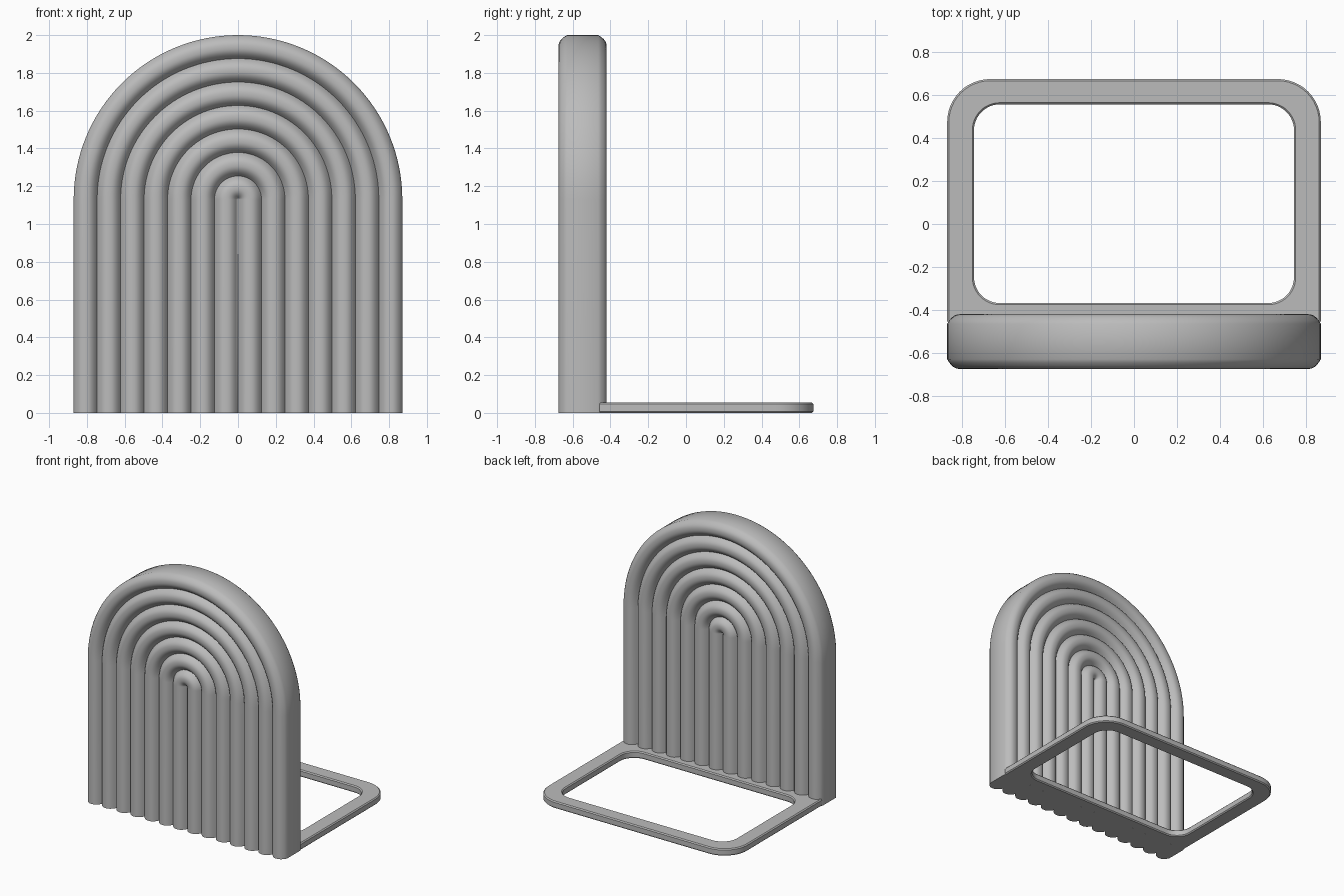
import bpy
import bmesh
from math import pi, sin, cos, radians

cube = bpy.data.objects.get("Cube")
if cube:
    bpy.data.objects.remove(cube, do_unlink=True)

HALF, TOP = 0.87, 2.0
CENTRE_Z = TOP - HALF
FRONT, BACK, REAR = -0.675, -0.42, 0.675
RIBS, STEPS, GROOVE = 7, 12, 0.045

grey = bpy.data.materials.new("matte grey")
grey.use_nodes = True
colour = (0.5, 0.5, 0.5, 1)
grey.diffuse_color = colour
grey.node_tree.nodes["Principled BSDF"].inputs["Base Color"].default_value = colour


def finish(name, bm, angle):
    bmesh.ops.recalc_face_normals(bm, faces=bm.faces)
    mesh = bpy.data.meshes.new(name)
    bm.to_mesh(mesh)
    bm.free()
    mesh.materials.append(grey)
    obj = bpy.data.objects.new(name, mesh)
    bpy.context.collection.objects.link(obj)
    bpy.ops.object.select_all(action="DESELECT")
    obj.select_set(True)
    bpy.context.view_layer.objects.active = obj
    bpy.ops.object.shade_smooth_by_angle(angle=radians(angle))
    return obj


# Ribbed arch: half a section of rounded ribs, swept up, around and down
def rib_section():
    width = HALF / RIBS
    half = []
    for i in range(RIBS * STEPS + 1):
        t = 2 * (i % STEPS) / STEPS - 1
        half.append((i * width / STEPS, GROOVE * abs(t) ** 2.5))
    front = [(r, FRONT + d) for r, d in half]
    back = [(r, BACK - d) for r, d in reversed(half)]
    return front + back


bm = bmesh.new()
section = rib_section()
ARC = 64
stations = [(0, 0)] + [(pi * i / ARC, CENTRE_Z) for i in range(ARC + 1)] + [(pi, 0)]
rows = [[bm.verts.new((r * cos(a), y, z + r * sin(a))) for r, y in section]
        for a, z in stations]
for low, high in zip(rows, rows[1:]):
    for i in range(len(section) - 1):
        bm.faces.new((low[i], low[i + 1], high[i + 1], high[i]))
bmesh.ops.remove_doubles(bm, verts=bm.verts, dist=0.0001)
bmesh.ops.dissolve_degenerate(bm, edges=bm.edges, dist=0.0001)
rim = [e for e in bm.edges if e.is_boundary]
bmesh.ops.contextual_create(bm, geom=rim)
finish("ribbed_arch", bm, 50)


# Base frame: rounded outline with a rounded opening, softened edges
def rounded_outline(half_x, y0, y1, front_radius, back_radius, steps=12):
    points = []
    corners = ((1, y1, -1, back_radius, 0), (-1, y1, -1, back_radius, pi / 2),
               (-1, y0, 1, front_radius, pi), (1, y0, 1, front_radius, 1.5 * pi))
    for side, y, inward, radius, start in corners:
        for i in range(steps + 1):
            a = start + pi / 2 * i / steps
            points.append((side * (half_x - radius) + radius * cos(a),
                           y + inward * radius + radius * sin(a)))
    return points


bm = bmesh.new()
THICK, SOFT = 0.055, 0.008
loops = []
# inset and height pairs run around the frame's cross-section
for inset, z in ((SOFT, 0), (0, SOFT), (0, THICK - SOFT), (SOFT, THICK)):
    pts = rounded_outline(HALF - inset, -0.46, REAR - inset, 0.01, 0.2 - inset)
    loops.append([bm.verts.new((x, y, z)) for x, y in pts])
for grow, z in ((SOFT, THICK), (0, THICK - SOFT), (0, SOFT), (SOFT, 0)):
    pts = rounded_outline(0.745 + grow, -0.368 - grow, 0.557 + grow,
                          0.12 + grow, 0.12 + grow)
    loops.append([bm.verts.new((x, y, z)) for x, y in pts])
for a, b in zip(loops, loops[1:] + loops[:1]):
    for i in range(len(a)):
        j = (i + 1) % len(a)
        bm.faces.new((a[i], a[j], b[j], b[i]))
finish("base_frame", bm, 35)
